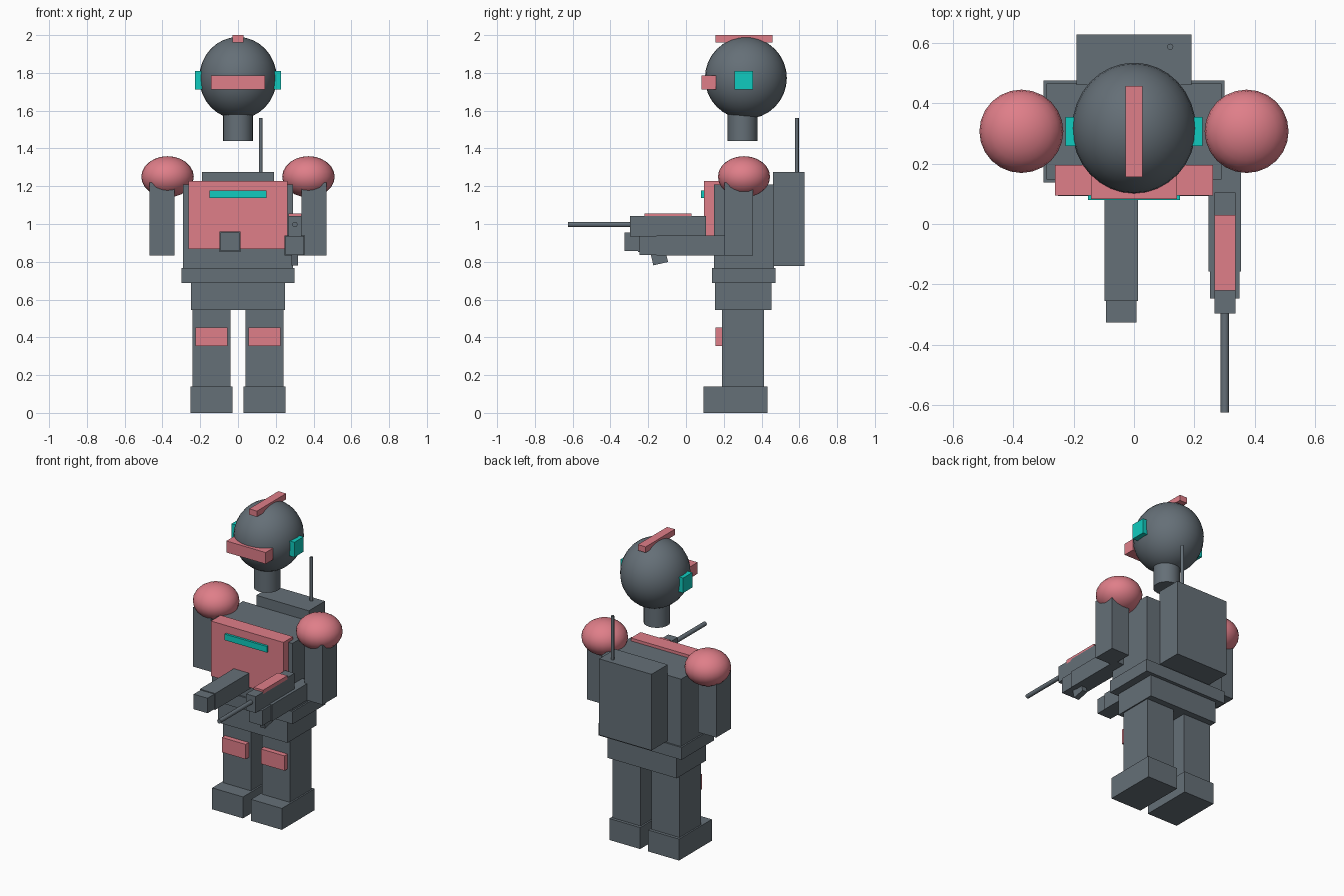
import bpy
import math

if "Cube" in bpy.data.objects:
    bpy.data.objects.remove(bpy.data.objects["Cube"], do_unlink=True)


def make_material(name, rgb):
    m = bpy.data.materials.new(name)
    m.use_nodes = True
    m.diffuse_color = (*rgb, 1)
    m.node_tree.nodes["Principled BSDF"].inputs["Base Color"].default_value = (*rgb, 1)
    return m


GREY = make_material("slate grey", (0.13, 0.16, 0.185))
PINK = make_material("rose pink", (0.74, 0.21, 0.25))
CYAN = make_material("bright cyan", (0.005, 0.60, 0.52))


def finish(name, mat, scale=None, smooth=False):
    ob = bpy.context.object
    ob.name = name
    ob.data.materials.append(mat)
    if scale:
        ob.scale = scale
    bpy.ops.object.transform_apply(location=False, rotation=True, scale=True)
    if smooth:
        bpy.ops.object.shade_smooth_by_angle(angle=math.radians(40))
    return ob


def box(name, mat, x, y, z, tilt=0):
    """Box from its (low, high) extent on each axis, tilted about x."""
    centre = [(a + b) / 2 for a, b in (x, y, z)]
    size = [b - a for a, b in (x, y, z)]
    bpy.ops.mesh.primitive_cube_add(size=1, location=centre)
    ob = finish(name, mat, size)
    if tilt:
        ob.rotation_euler.x = math.radians(tilt)
    return ob


def ball(name, mat, centre, radii, segments):
    bpy.ops.mesh.primitive_uv_sphere_add(
        segments=segments, ring_count=segments // 2, radius=1, location=centre)
    return finish(name, mat, radii, smooth=True)


def rod(name, mat, centre, radius, length, along_y=False, sides=16):
    bpy.ops.mesh.primitive_cylinder_add(
        vertices=sides, radius=radius, depth=length, location=centre,
        rotation=(math.pi / 2 if along_y else 0, 0, 0))
    return finish(name, mat, smooth=True)


def pair(name, mat, x, y, z):
    """Matching boxes on both sides; x is given for the left side."""
    box("left_" + name, mat, x, y, z)
    box("right_" + name, mat, (-x[1], -x[0]), y, z)


# Head
ball("head", GREY, (0, 0.317, 1.773), (0.205, 0.217, 0.217), 32)
box("crest", PINK, (-0.028, 0.028), (0.155, 0.457), (1.962, 2.0))
box("visor", PINK, (-0.142, 0.142), (0.083, 0.16), (1.712, 1.787))
pair("ear", CYAN, (0.19, 0.227), (0.258, 0.354), (1.712, 1.81))
rod("neck", GREY, (0, 0.30, 1.52), 0.079, 0.16, sides=24)

# Trunk
box("torso", GREY, (-0.29, 0.29), (0.147, 0.465), (0.76, 1.208))
box("chest_plate", PINK, (-0.262, 0.262), (0.095, 0.195), (0.867, 1.227))
box("chest_light", CYAN, (-0.152, 0.152), (0.08, 0.11), (1.137, 1.177))
box("belt", GREY, (-0.30, 0.30), (0.137, 0.475), (0.687, 0.768))
box("hips", GREY, (-0.25, 0.25), (0.153, 0.453), (0.545, 0.69))

# Backpack and antenna
box("backpack", GREY, (-0.19, 0.19), (0.46, 0.627), (0.777, 1.275))
rod("antenna", GREY, (0.12, 0.587, 1.41), 0.01, 0.30, sides=12)

# Legs
pair("leg", GREY, (0.04, 0.242), (0.19, 0.412), (0.13, 0.56))
pair("boot", GREY, (0.029, 0.252), (0.093, 0.432), (0, 0.14))
pair("knee_pad", PINK, (0.055, 0.226), (0.157, 0.20), (0.355, 0.452))

# Shoulders and upper arms
for side, label in ((1, "left"), (-1, "right")):
    ball(label + "_shoulder", PINK, (side * 0.373, 0.307, 1.25), (0.139, 0.138, 0.109), 24)
pair("upper_arm", GREY, (0.337, 0.468), (0.205, 0.355), (0.832, 1.22))

# Forearms and hands
box("right_forearm", GREY, (-0.097, 0.013), (-0.255, 0.2), (0.853, 0.96))
box("right_hand", GREY, (-0.092, 0.008), (-0.326, -0.25), (0.857, 0.955))
box("left_forearm", GREY, (0.247, 0.355), (-0.157, 0.25), (0.832, 0.94))
box("left_hand", GREY, (0.252, 0.349), (-0.247, -0.15), (0.836, 0.936))

# Gun
box("gun_body", GREY, (0.267, 0.336), (-0.297, 0.105), (0.935, 1.042))
box("gun_top", PINK, (0.267, 0.336), (-0.22, 0.03), (1.03, 1.055))
rod("gun_barrel", GREY, (0.301, -0.455, 0.997), 0.014, 0.34, along_y=True)
box("gun_grip", GREY, (0.282, 0.318), (-0.192, -0.112), (0.788, 0.948), tilt=13)
